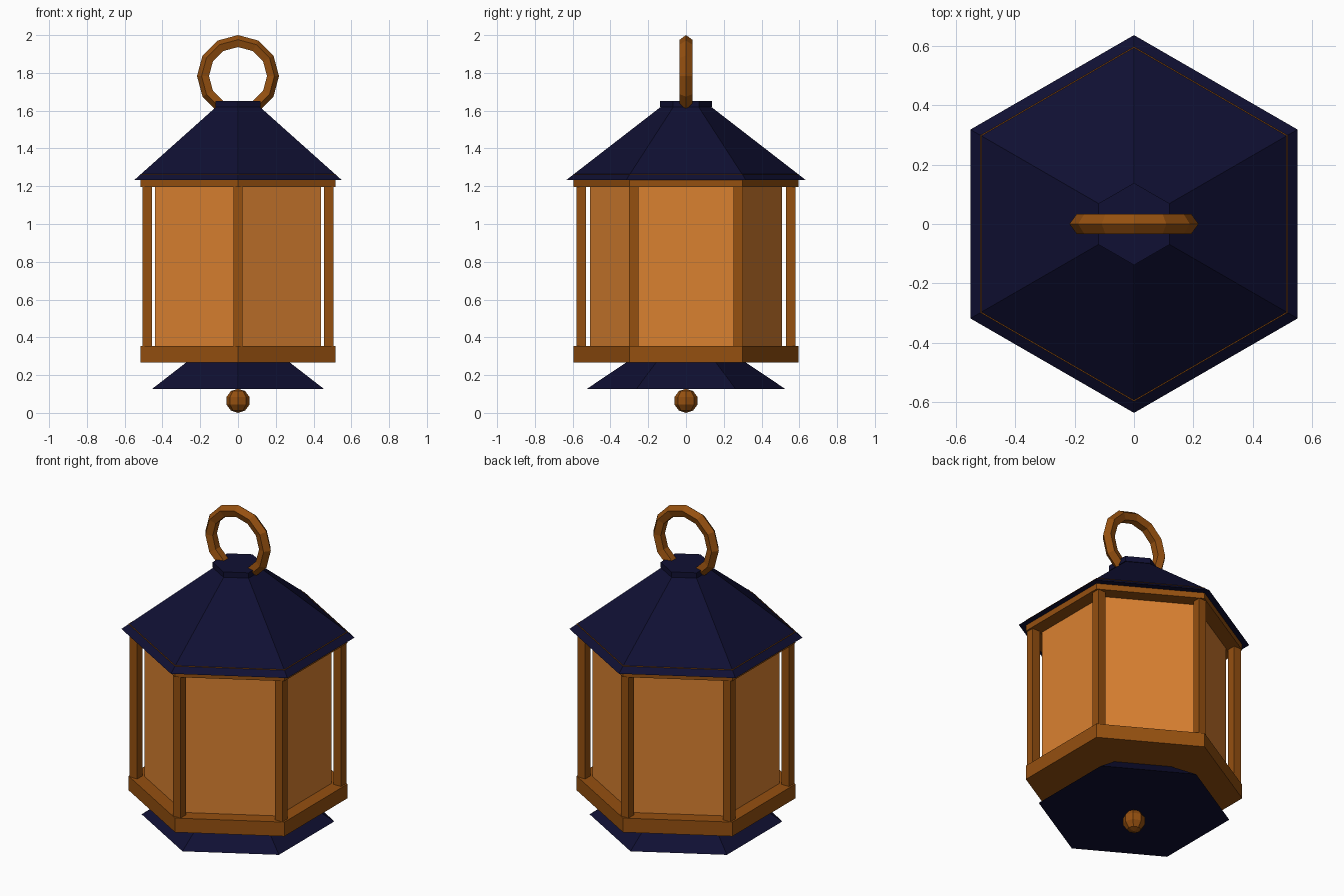
import bpy, bmesh, math
from mathutils import Matrix

if "Cube" in bpy.data.objects:
    bpy.data.objects.remove(bpy.data.objects["Cube"])


def material(name, rgb):
    m = bpy.data.materials.new(name)
    m.diffuse_color = (*rgb, 1)
    m.use_nodes = True
    m.node_tree.nodes["Principled BSDF"].inputs["Base Color"].default_value = m.diffuse_color
    return m


NAVY = material("navy metal", (0.005, 0.005, 0.033))
COPPER = material("copper", (0.30, 0.08, 0.005))
GLASS = material("amber glass", (0.70, 0.22, 0.03))


def finish(bm, name, mat):
    bmesh.ops.recalc_face_normals(bm, faces=bm.faces)
    me = bpy.data.meshes.new(name)
    bm.to_mesh(me)
    bm.free()
    me.materials.append(mat)
    ob = bpy.data.objects.new(name, me)
    bpy.context.collection.objects.link(ob)
    return ob


def lathe(name, mat, profile, n=6):
    """Closed solid from (radius, z) pairs, with a corner on the y axis."""
    bm = bmesh.new()
    rings = []
    for r, z in profile:
        a = [math.pi / 2 + 2 * math.pi * i / n for i in range(n)]
        rings.append([bm.verts.new((r * math.cos(t), r * math.sin(t), z)) for t in a])
    for lo, hi in zip(rings, rings[1:]):
        for i in range(n):
            j = (i + 1) % n
            bm.faces.new((lo[i], lo[j], hi[j], hi[i]))
    bm.faces.new(rings[0][::-1])
    bm.faces.new(rings[-1])
    bmesh.ops.remove_doubles(bm, verts=bm.verts, dist=1e-5)
    return finish(bm, name, mat)


# Hexagonal body, frames, roof and foot
lathe("foot_skirt", NAVY, [(0.525, 0.127), (0.312, 0.27), (0.29, 0.285)])
lathe("base_frame", COPPER, [(0.596, 0.268), (0.596, 0.353)])
lathe("glass_panes", GLASS, [(0.508, 0.33), (0.508, 1.21)])
lathe("top_frame", COPPER, [(0.596, 1.197), (0.596, 1.265)])
lathe("roof", NAVY, [(0.635, 1.232), (0.127, 1.625)])
lathe("roof_cap", NAVY, [(0.138, 1.62), (0.138, 1.652)])

# Square corner posts
for i in range(6):
    t = math.pi / 2 + i * math.pi / 3
    bm = bmesh.new()
    bmesh.ops.create_cube(bm, size=1, matrix=Matrix.Translation(
        (0.555 * math.cos(t), 0.555 * math.sin(t), 0.775)) @ Matrix.Diagonal((0.05, 0.05, 0.87, 1)))
    finish(bm, f"corner_post_{i + 1}", COPPER)

# Ball finial under the foot
bm = bmesh.new()
bmesh.ops.create_uvsphere(bm, u_segments=8, v_segments=5, radius=0.064,
                          matrix=Matrix.Translation((0, 0, 0.064)))
finish(bm, "ball_finial", COPPER)

# Carrying ring: 12 segments with a five-sided section
bm = bmesh.new()
R, r, zc, N, M = 0.182, 0.035, 1.783, 12, 5
grid = []
for i in range(N):
    a = 2 * math.pi * i / N
    row = []
    for j in range(M):
        b = 2 * math.pi * j / M
        d = R + r * math.cos(b)
        row.append(bm.verts.new((d * math.cos(a), r * math.sin(b), zc + d * math.sin(a))))
    grid.append(row)
for i in range(N):
    for j in range(M):
        k, l = (i + 1) % N, (j + 1) % M
        bm.faces.new((grid[i][j], grid[k][j], grid[k][l], grid[i][l]))
finish(bm, "carrying_ring", COPPER)
